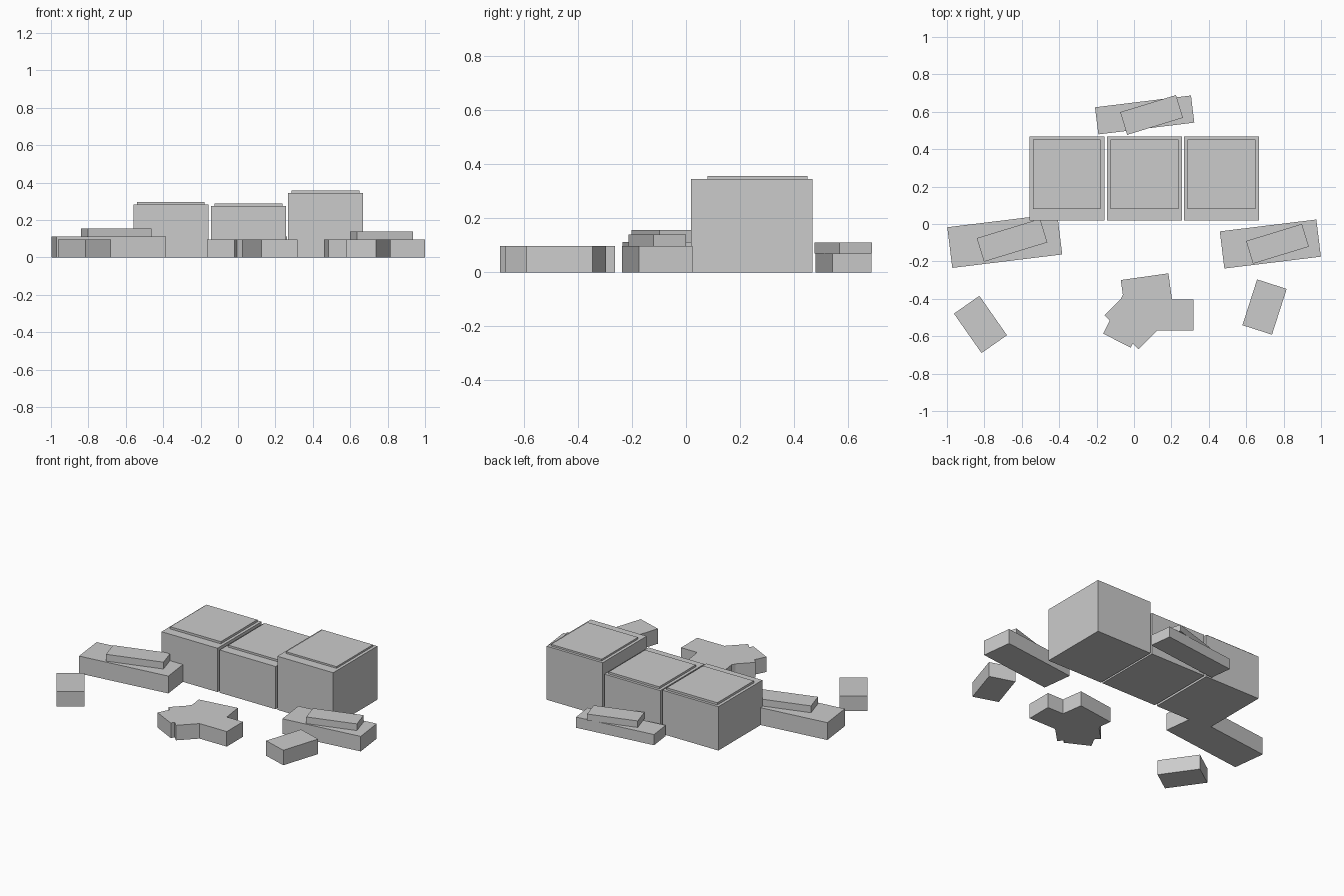
import bpy
from math import radians

cube = bpy.data.objects.get("Cube")
if cube:
    bpy.data.objects.remove(cube, do_unlink=True)

# Single flat stone colour
GREY = (0.6, 0.6, 0.6, 1.0)
stone = bpy.data.materials.new("stone_grey")
stone.use_nodes = True
stone.diffuse_color = GREY
bsdf = next(n for n in stone.node_tree.nodes if n.type == 'BSDF_PRINCIPLED')
bsdf.inputs["Base Color"].default_value = GREY


def box(name, centre, size, bottom, top, angle=0.0):
    """Upright box, turned about z by angle in degrees."""
    bpy.ops.mesh.primitive_cube_add(
        size=1, location=(*centre, (bottom + top) / 2), rotation=(0, 0, radians(angle)))
    ob = bpy.context.object
    ob.name = name
    ob.scale = (*size, top - bottom)
    bpy.ops.object.transform_apply(location=False, rotation=False, scale=True)
    ob.data.materials.append(stone)
    return ob


# Row of three large blocks, each with a thin raised lid set towards the back
for side, x, height, lid_top in (("right", -0.359, 0.283, 0.297),
                                 ("middle", 0.056, 0.276, 0.289),
                                 ("left", 0.468, 0.346, 0.357)):
    box(f"large_block_{side}", (x, 0.243), (0.40, 0.45), 0, height)
    box(f"block_lid_{side}", (x, 0.265), (0.362, 0.372), height, lid_top)

# Tilted slabs, each carrying a smaller slab turned further
for side, c, size, h, c2, size2, top in (
        ("right", (-0.691, -0.090), (0.592, 0.219), 0.112, (-0.652, -0.087), (0.354, 0.132), 0.156),
        ("left", (0.729, -0.107), (0.520, 0.200), 0.097, (0.767, -0.106), (0.312, 0.127), 0.140),
        ("back", (0.057, 0.583), (0.517, 0.146), 0.069, (0.094, 0.583), (0.312, 0.127), 0.111)):
    box(f"slab_{side}", c, size, 0, h, 7)
    box(f"upper_slab_{side}", c2, size2, h, top, 17)

# Loose bricks: one on each side and a heap of four in the middle
BRICK = (0.257, 0.166)
for name, c, angle in (("brick_right", (-0.821, -0.537), -55.0),
                       ("brick_left", (0.698, -0.444), 72.2),
                       ("heap_brick_back", (0.068, -0.364), 8.0),
                       ("heap_brick_left", (0.190, -0.487), 0.0),
                       ("heap_brick_middle", (-0.007, -0.520), -45.0),
                       ("heap_brick_front", (-0.033, -0.509), 63.0)):
    box(name, c, BRICK, 0, 0.097, angle)
